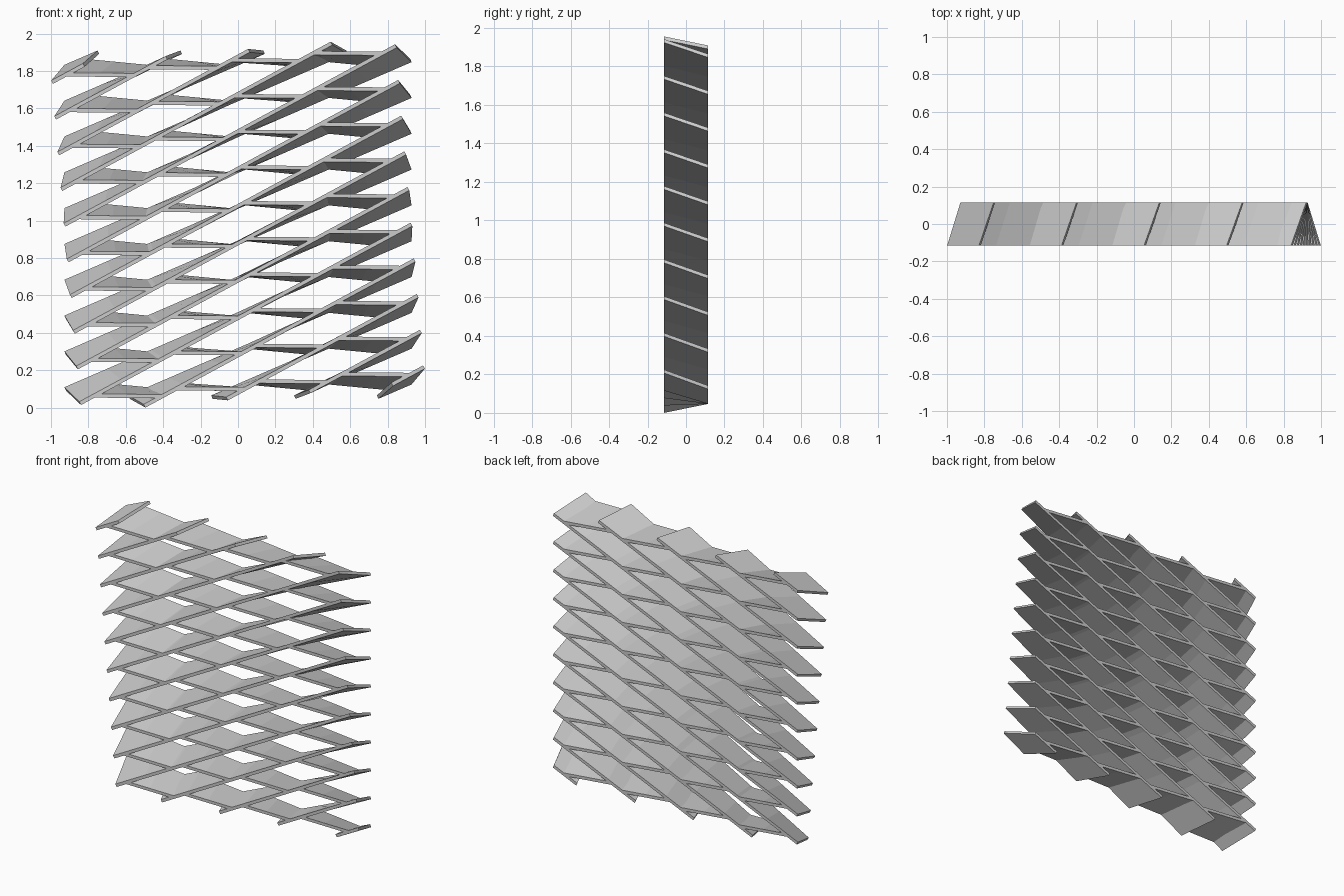
import bpy
import math

if "Cube" in bpy.data.objects:
    bpy.data.objects.remove(bpy.data.objects["Cube"])

PITCH_X, PITCH_Z = 0.443, 0.1915     # lattice spacing
SLOPE = PITCH_Z / PITCH_X            # slope of the long slats
HALF_W, HALF_H = 0.924, 0.922        # trimmed outline of the lattice
DEPTH, THICK = 0.115, 0.020          # half depth, slat thickness
CENTRE_Z = 0.978
TWIST = math.radians(5)              # front outline is turned against the back


def place(x, z, front):
    """Back outline stays level, front outline is rotated about the centre."""
    a = TWIST if front else 0.0
    return (x * math.cos(a) - z * math.sin(a),
            -DEPTH if front else DEPTH,
            x * math.sin(a) + z * math.cos(a) + CENTRE_Z)


def add_slat(verts, faces, p, q):
    """Twisted slat following the segment p-q, lofted from back to front."""
    dx, dz = q[0] - p[0], q[1] - p[1]
    length = math.hypot(dx, dz)
    nx, nz = -dz / length * THICK / 2, dx / length * THICK / 2
    steps = max(1, round(length / 0.24))
    base = len(verts)
    for i in range(steps + 1):
        x, z = p[0] + dx * i / steps, p[1] + dz * i / steps
        for s, front in ((-1, True), (-1, False), (1, False), (1, True)):
            verts.append(place(x + s * nx, z + s * nz, front))
    for i in range(steps):
        a = base + 4 * i
        for j in range(4):
            k = (j + 1) % 4
            faces.append((a + j, a + 4 + j, a + 4 + k, a + k))
    e = base + 4 * steps
    faces.append((base, base + 1, base + 2, base + 3))
    faces.append((e + 3, e + 2, e + 1, e))


def make_slats(name, segments):
    verts, faces = [], []
    for p, q in segments:
        add_slat(verts, faces, p, q)
    mesh = bpy.data.meshes.new(name)
    mesh.from_pydata(verts, [], faces)
    obj = bpy.data.objects.new(name, mesh)
    bpy.context.collection.objects.link(obj)
    bpy.context.view_layer.objects.active = obj
    bpy.ops.object.mode_set(mode='EDIT')
    bpy.ops.mesh.select_all(action='SELECT')
    bpy.ops.mesh.normals_make_consistent(inside=False)
    bpy.ops.object.mode_set(mode='OBJECT')
    return obj


def line_z(x, k):
    return SLOPE * x + PITCH_Z * k


# Long rising slats, trimmed to the outline
rising = []
for n in range(14):
    k = n - 6.5
    x0 = max(-HALF_W, (-HALF_H - PITCH_Z * k) / SLOPE)
    x1 = min(HALF_W, (HALF_H - PITCH_Z * k) / SLOPE)
    rising.append(((x0, line_z(x0, k)), (x1, line_z(x1, k))))
make_slats("rising_slats", rising)

# Short, nearly level slats bridging neighbouring rising slats
SPAN = 0.3625
cross = []
for row in range(10):
    for col in range(4):
        k = row - col - 2.5
        x0 = (col - 1.5) * PITCH_X - SPAN / 2
        x1 = x0 + SPAN
        cross.append(((x0, line_z(x0, k)), (x1, line_z(x1, k - 1))))
make_slats("cross_slats", cross)
